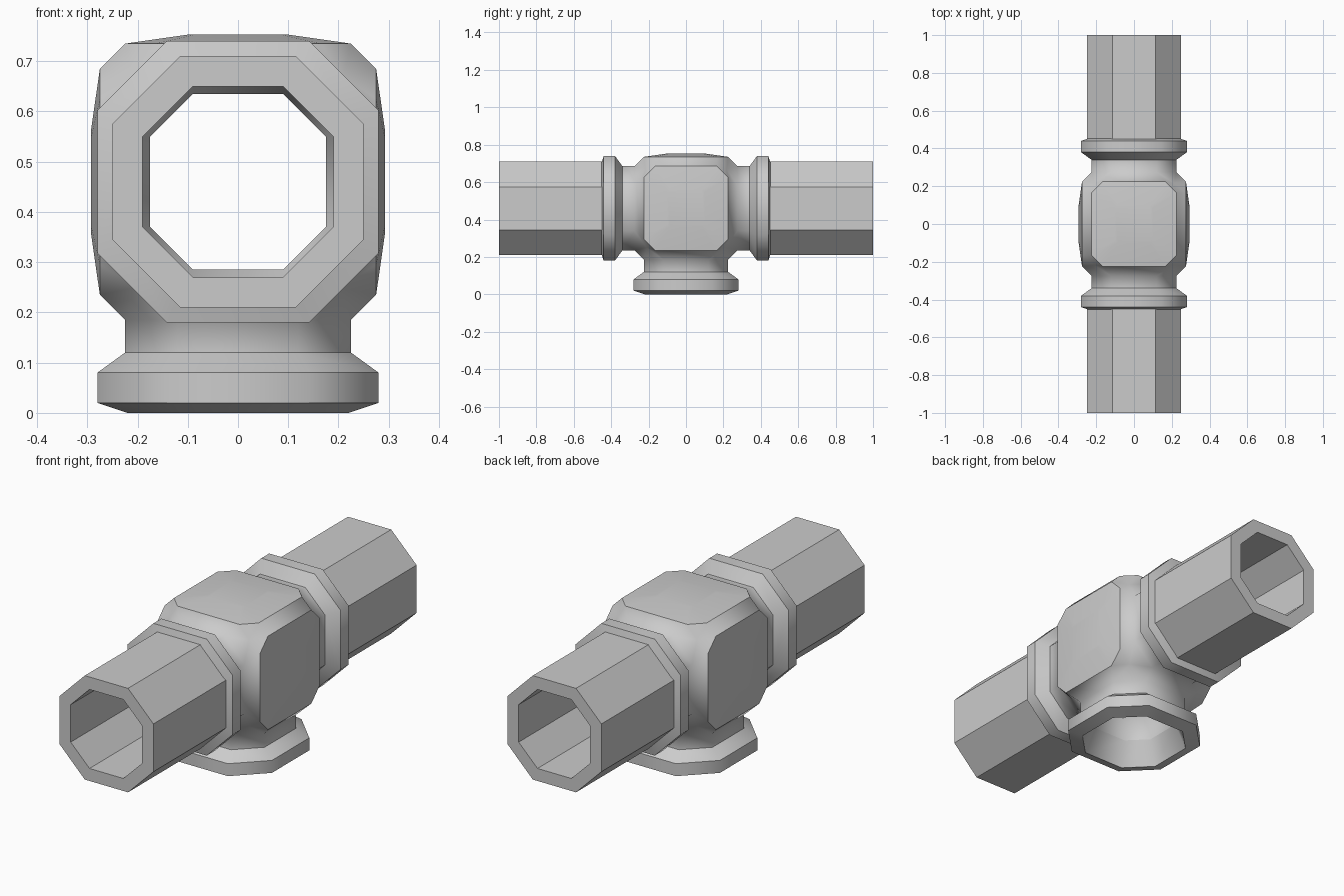
import bpy, bmesh
from mathutils import Vector

if "Cube" in bpy.data.objects:
    bpy.data.objects.remove(bpy.data.objects["Cube"])

CENTRE_Z = 0.46
ARMS = [(1, 1), (1, -1), (2, -1)]      # open ends: +y, -y, -z
PANELS = [(0, 1), (0, -1), (2, 1)]     # closed faces: +x, -x, +z


def point(axis, vals):
    """vals = (along axis, next axis, axis after that)"""
    p = [0, 0, 0]
    for n, v in enumerate(vals):
        p[(axis + n) % 3] = v
    return Vector(p)


def ring(bm, axis, dist, b, c):
    """Octagon of half-width b whose flats run to +-c."""
    pts = [(b, c), (c, b), (-c, b), (-b, c), (-b, -c), (-c, -b), (c, -b), (b, -c)]
    return [bm.verts.new(point(axis, (dist, u, v))) for u, v in pts]


def loft(bm, rings):
    for r0, r1 in zip(rings, rings[1:]):
        for i in range(8):
            j = (i + 1) % 8
            bm.faces.new((r0[i], r0[j], r1[j], r1[i]))


def shell(bm, d, b, c_panel, c_arm, profile, bulge=None):
    """Chamfered cube with panels on three sides and arms on the other three."""
    def cut(axis, s):
        return c_arm if (axis, s) in ARMS else c_panel

    def corner(i, j, s):
        k = 3 - i - j
        p = [0, 0, 0]
        p[i], p[j], p[k] = s[i] * d, s[j] * b, s[k] * cut(i, s[i])
        return bm.verts.new(p)

    signs = (1, -1)
    # chamfer strips along the cube edges
    for i, j, k in ((0, 1, 2), (0, 2, 1), (1, 2, 0)):
        for si in signs:
            for sj in signs:
                s = [0, 0, 0]
                s[i], s[j] = si, sj
                lo, hi = list(s), list(s)
                lo[k], hi[k] = -1, 1
                bm.faces.new((corner(i, j, lo), corner(i, j, hi),
                              corner(j, i, hi), corner(j, i, lo)))
    # blended corners
    order = ((0, 1), (1, 0), (1, 2), (2, 1), (2, 0), (0, 2))
    for sx in signs:
        for sy in signs:
            for sz in signs:
                vs = [corner(i, j, (sx, sy, sz)) for i, j in order]
                mid = sum((v.co for v in vs), Vector()) / 6
                m = bm.verts.new(mid * 0.98)
                for n in range(6):
                    bm.faces.new((vs[n], vs[(n + 1) % 6], m))
    # slightly domed panels
    for axis, s in PANELS:
        r = ring(bm, axis, s * d, b, c_panel)
        if bulge:
            top = ring(bm, axis, s * bulge, 0.10, 0.085)
            loft(bm, [r, top])
            r = top
        bm.faces.new(r)
    # arms
    for axis, s in ARMS:
        loft(bm, [ring(bm, axis, s * t, rb, rc)
                  for t, rb, rc in [(d, b, c_arm)] + profile])


def finish(bm, name):
    bmesh.ops.remove_doubles(bm, verts=bm.verts, dist=1e-4)
    bmesh.ops.recalc_face_normals(bm, faces=bm.faces)
    me = bpy.data.meshes.new(name)
    bm.to_mesh(me)
    bm.free()
    ob = bpy.data.objects.new(name, me)
    ob.location.z = CENTRE_Z
    bpy.context.collection.objects.link(ob)
    return ob


# tee fitting: outer surface and bore share the same end rims
bm = bmesh.new()
shell(bm, 0.275, 0.225, 0.165, 0.12,
      [(0.34, 0.225, 0.12), (0.38, 0.28, 0.142), (0.44, 0.28, 0.142), (0.46, 0.22, 0.11)],
      bulge=0.293)
shell(bm, 0.225, 0.175, 0.12, 0.09, [(0.34, 0.175, 0.09), (0.46, 0.22, 0.11)])
bmesh.ops.remove_doubles(bm, verts=bm.verts, dist=1e-4)
for f in bm.faces:
    f.smooth = True


# crisp edges around the flanges and the panels
def on_level(e, axis, s, levels):
    a, b = (v.co[axis] * s for v in e.verts)
    return abs(a - b) < 1e-4 and any(abs(a - t) < 1e-4 for t in levels)


for e in bm.edges:
    if (any(on_level(e, ax, s, (0.34, 0.38, 0.44, 0.46)) for ax, s in ARMS)
            or any(on_level(e, ax, s, (0.275,)) for ax, s in PANELS)):
        e.smooth = False
finish(bm, "tee_fitting")

# two octagonal pipes
for s, name in ((-1, "front_pipe"), (1, "back_pipe")):
    bm = bmesh.new()
    near_out, far_out = (ring(bm, 1, s * t, 0.25, 0.115) for t in (0.44, 1.0))
    near_in, far_in = (ring(bm, 1, s * t, 0.19, 0.09) for t in (0.44, 1.0))
    loft(bm, [near_out, far_out, far_in, near_in, near_out])
    finish(bm, name)
